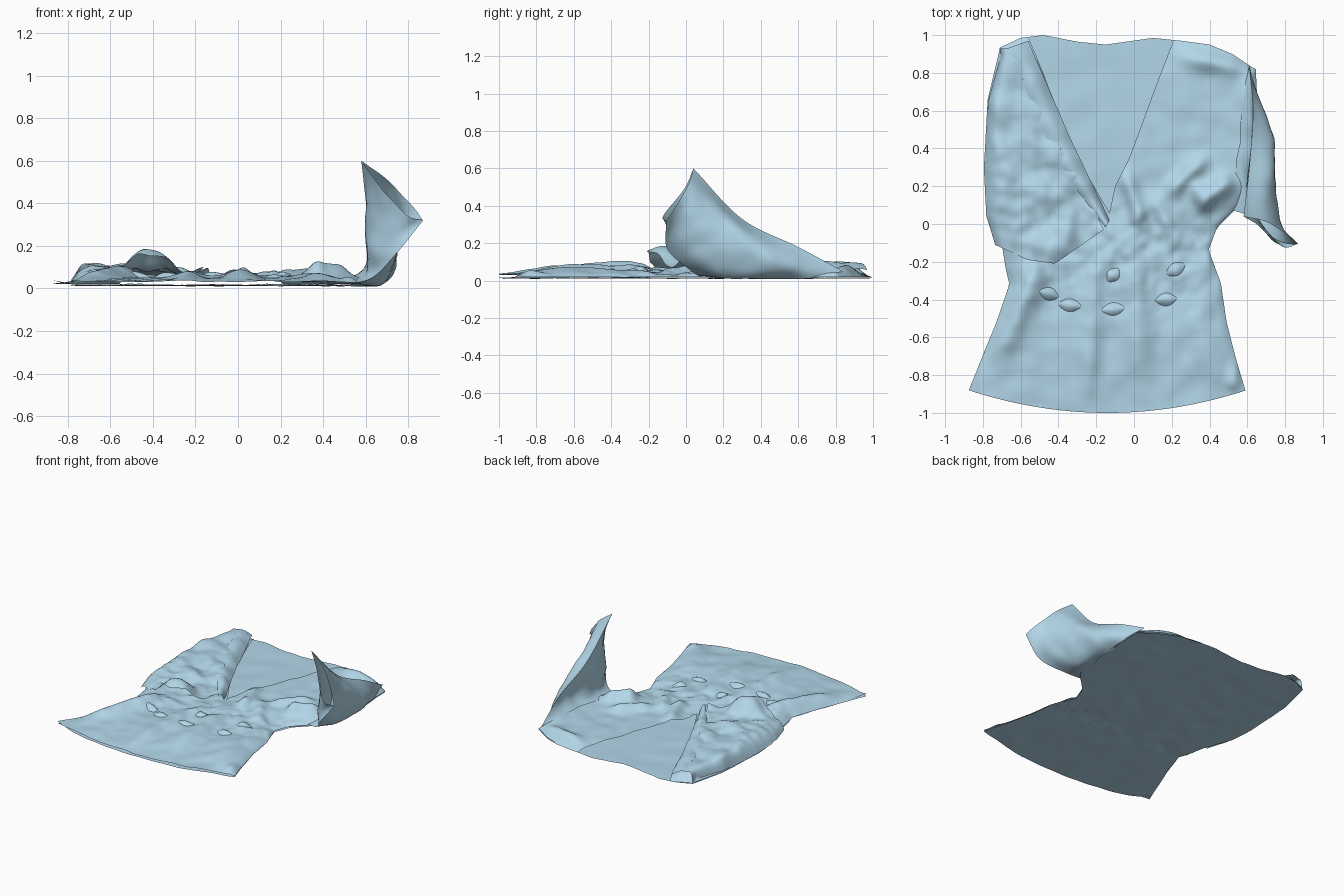
import bpy, math
from mathutils import Vector, noise

if "Cube" in bpy.data.objects:
    bpy.data.objects.remove(bpy.data.objects["Cube"])

cloth = bpy.data.materials.new("blue_cloth")
cloth.diffuse_color = (.45, .68, .82, 1)
cloth.use_nodes = True
cloth.node_tree.nodes["Principled BSDF"].inputs["Base Color"].default_value = cloth.diffuse_color


def lerp_pts(pts, t):
    """Piecewise-linear lookup in [(t, value), ...]."""
    if t <= pts[0][0]:
        return pts[0][1]
    for (a, va), (b, vb) in zip(pts, pts[1:]):
        if t <= b:
            return va + (vb - va) * (t - a) / (b - a)
    return pts[-1][1]


def sheet(name, f, nu, nv):
    """Cloth sheet from a function of u, v in 0..1."""
    verts = [f(i / nu, j / nv) for j in range(nv + 1) for i in range(nu + 1)]
    w = nu + 1
    faces = [(j * w + i, j * w + i + 1, (j + 1) * w + i + 1, (j + 1) * w + i)
             for j in range(nv) for i in range(nu)]
    me = bpy.data.meshes.new(name)
    me.from_pydata(verts, [], faces)
    me.materials.append(cloth)
    ob = bpy.data.objects.new(name, me)
    bpy.context.collection.objects.link(ob)
    bpy.context.view_layer.objects.active = ob
    ob.select_set(True)
    bpy.ops.object.shade_smooth_by_angle(angle=math.radians(40))
    ob.select_set(False)


# Garment outline: side edges by height, shoulder line by width
LEFT = [(-.88, -.875), (-.65, -.79), (-.5, -.73), (-.3, -.66), (-.22, -.68),
        (-.1, -.70), (.1, -.785), (.3, -.795), (.6, -.775), (.82, -.71)]
RIGHT = [(-.88, .59), (-.7, .54), (-.5, .49), (-.3, .46), (-.13, .395),
         (-.02, .44), (.1, .56), (.2, .63), (.6, .655), (.82, .645)]
TOP = [(-.72, .93), (-.6, .985), (-.48, 1.0), (-.3, .965), (-.15, .95),
       (.1, .985), (.25, .97), (.4, .95), (.52, .90), (.64, .82)]
VNECK_L = [(.06, -.13), (.4, -.33), (.82, -.56)]
VNECK_R = [(.06, -.13), (.2, -.10), (.82, .21)]

# Fold ridges: x1, y1, x2, y2, height, width
RIDGES = [(.2, .18, .36, .33, .04, .045), (.36, .12, .5, .22, .065, .055),
          (.33, .2, .38, .08, .03, .045), (-.04, .25, .04, .0, .04, .045),
          (.12, .12, .2, -.05, .03, .045), (0, -.1, .02, -.75, .035, .07),
          (-.2, -.2, -.24, -.85, .03, .06), (-.5, -.2, -.7, -.65, .05, .07),
          (.3, -.45, .45, -.8, .025, .07), (.28, .89, .56, .84, .05, .055),
          (-.67, .86, -.6, .93, .05, .06), (.53, -.85, .56, -.75, .03, .04),
          (.61, .75, .62, .3, .045, .045)]


def ridge_z(x, y):
    total = 0
    for x1, y1, x2, y2, h, w in RIDGES:
        d = Vector((x2 - x1, y2 - y1))
        ln = d.length
        p = Vector((x - (x1 + x2) / 2, y - (y1 + y2) / 2))
        along, across = p.dot(d) / ln, d.cross(p) / ln
        total += h * math.exp(-(across / w) ** 2 - (along / (.55 * ln + .02)) ** 4)
    return total


def place(x, s):
    """Bend straight rows into the curved hem and shoulder line."""
    y = -.88 + 1.70 * s
    hem = .12 * max(0, 1 - ((x + .14) / .735) ** 2) * max(0, 1 - 2 * s)
    top = (lerp_pts(TOP, x) - .82) * max(0, (y - .35) / .47)
    return y - hem + top


def crumple(x, y, k=9):
    return noise.noise(Vector((x * k, y * k, 3.7)))


def front_z(x, y, s):
    row = -.88 + 1.70 * s
    side = min(x - lerp_pts(LEFT, row), lerp_pts(RIGHT, row) - x)
    edge = min(max(0, side), max(0, (1 - s) * 1.2))
    e = 1 - math.exp(-edge / .035)
    waist = math.exp(-((y + .15) / .3) ** 2)
    z = .032 + .018 * min(1, s * 6) + ridge_z(x, y)
    z += (.009 + .012 * waist) * crumple(x, y) + .01 * waist * crumple(x, y, 18)
    return max(.03, z) * e + .02 * (1 - e)


# Back panel, lying flat, a little gathered at the waist
def back(u, v):
    row = -.88 + 1.70 * v
    a, b = lerp_pts(LEFT, row), lerp_pts(RIGHT, row)
    x = a + (b - a) * u
    y = place(x, v)
    corner = .025 * max(0, -x - .72) / .15 * max(0, 1 - 4 * v)
    gather = .014 * math.exp(-((y + .27) / .1) ** 2) * abs(crumple(x, y, 22))
    return x, y, .014 + .006 * crumple(x, y, 7) + corner + gather


sheet("back_panel", back, 70, 90)


# Front panels, split by the neck opening
def front(lo, hi):
    def f(u, v):
        row = -.88 + 1.70 * v
        a, b = lerp_pts(lo, row), lerp_pts(hi, row)
        x = a + (b - a) * u
        y = place(x, v)
        return x, y, front_z(x, y, v)
    return f


sheet("front_panel_left", front(LEFT, VNECK_L), 56, 130)
sheet("front_panel_right", front(VNECK_R, RIGHT), 56, 130)


# Left sleeve folded over the bodice, merging into the collar band
def left_sleeve(u, v):
    row = .86 - .87 * v
    a = lerp_pts(LEFT, row) + .003
    b = lerp_pts([(0, -.64), (.5, -.42), (.8, -.26), (1, -.16)], v)
    x = a + (b - a) * u
    low = lerp_pts([(0, .1), (.3, .18), (.55, .2), (1, .02)], u)
    y = row - low * v ** 3 + .07 * (1 - v)
    side = 1 - math.exp(-u / .1)
    h = lerp_pts([(0, .05), (.4, .055), (.75, .06), (1, .055)], v)
    h *= 1 - .35 * u
    peak = .105 * math.exp(-((x + .43) / .1) ** 2 - ((y + .15) / .1) ** 2)
    fold = .035 * math.exp(-((x + .68 - .15 * (.1 - y)) / .07) ** 2) * math.sin(math.pi * v)
    n = (.025 + .015 * v) * crumple(x, y, 7) + .016 * v * crumple(x, y, 16)
    return x, y, .025 + side * (.025 + h + peak + fold + n)


sheet("left_sleeve", left_sleeve, 44, 70)


# Folded collar band along the left neck edge
def collar(u, v):
    y = lerp_pts([(0, .02), (.45, .46), (1, .97)], v)
    x = lerp_pts([(0, -.13), (.45, -.34), (1, -.56)], v)
    x -= u * (.02 + .09 * min(1, 3 * v))
    y -= u * .04
    z = .055 + .03 * u + .022 * math.sin(math.pi * u) + .022 * crumple(x, y, 8)
    return x, y, max(z, .045)


sheet("collar_band", collar, 10, 44)

# Right sleeve, standing up: control rows run from seam to cuff
TOPS = [(.61, .84, .05), (.63, .6, .18), (.61, .3, .33), (.58, .04, .6)]
BOTS = [(.5, .08, .02), (.63, .03, .05), (.75, -.10, .17), (.87, -.105, .32)]
OUTER = [[(.645, .66, .012), (.62, .35, .01)], [(.735, .47, .10), (.69, .23, .03)],
         [(.73, .24, .29), (.76, .05, .21)], [(.69, .015, .52), (.79, -.04, .42)]]
INNER = [[(.58, .66, .07), (.55, .35, .06)], [(.62, .44, .14), (.60, .19, .08)],
         [(.60, .19, .27), (.64, .03, .18)], [(.66, -.01, .49), (.78, -.12, .35)]]


def spline(pts, t):
    """Smooth curve through evenly spaced points."""
    p = [Vector(q) for q in pts]
    p = [2 * p[0] - p[1]] + p + [2 * p[-1] - p[-2]]
    k = min(int(t * 3), 2)
    s = t * 3 - k
    a, b, c, d = p[k:k + 4]
    return .5 * (2 * b + (c - a) * s + (2 * a - 5 * b + 4 * c - d) * s * s
                 + (3 * b - a - 3 * c + d) * s ** 3)


def sleeve(mids):
    rows = [[t, *m, b] for t, m, b in zip(TOPS, mids, BOTS)]

    def f(u, v):
        p = spline([spline(r, u) for r in rows], v)
        p.x += .015 * crumple(p.y, p.z, 10) * math.sin(math.pi * u)
        p.z = max(p.z, .008)
        return p
    return f


sheet("right_sleeve_outer", sleeve(OUTER), 24, 30)
sheet("right_sleeve_inner", sleeve(INNER), 24, 30)


# Gathered tucks around the waist
def tuck(x, y, ang, ln):
    def f(u, v):
        t = (u - .5) * ln
        taper = math.sin(math.pi * u)
        w = (v - .5) * .07 * (.15 + taper)
        px = x + t * math.cos(ang) - w * math.sin(ang)
        py = y + t * math.sin(ang) + w * math.cos(ang)
        return px, py, front_z(px, py, (py + .88) / 1.7) - .006 + .028 * taper * math.sin(math.pi * v)
    return f


for i, (x, y, ang, ln) in enumerate([(-.11, -.45, .1, .14), (.17, -.4, .1, .13), (-.34, -.43, -.1, .14),
                                     (-.11, -.27, .9, .1), (.22, -.24, .5, .13), (-.45, -.37, -.3, .12)]):
    sheet(f"waist_tuck_{i + 1}", tuck(x, y, ang, ln), 10, 6)
